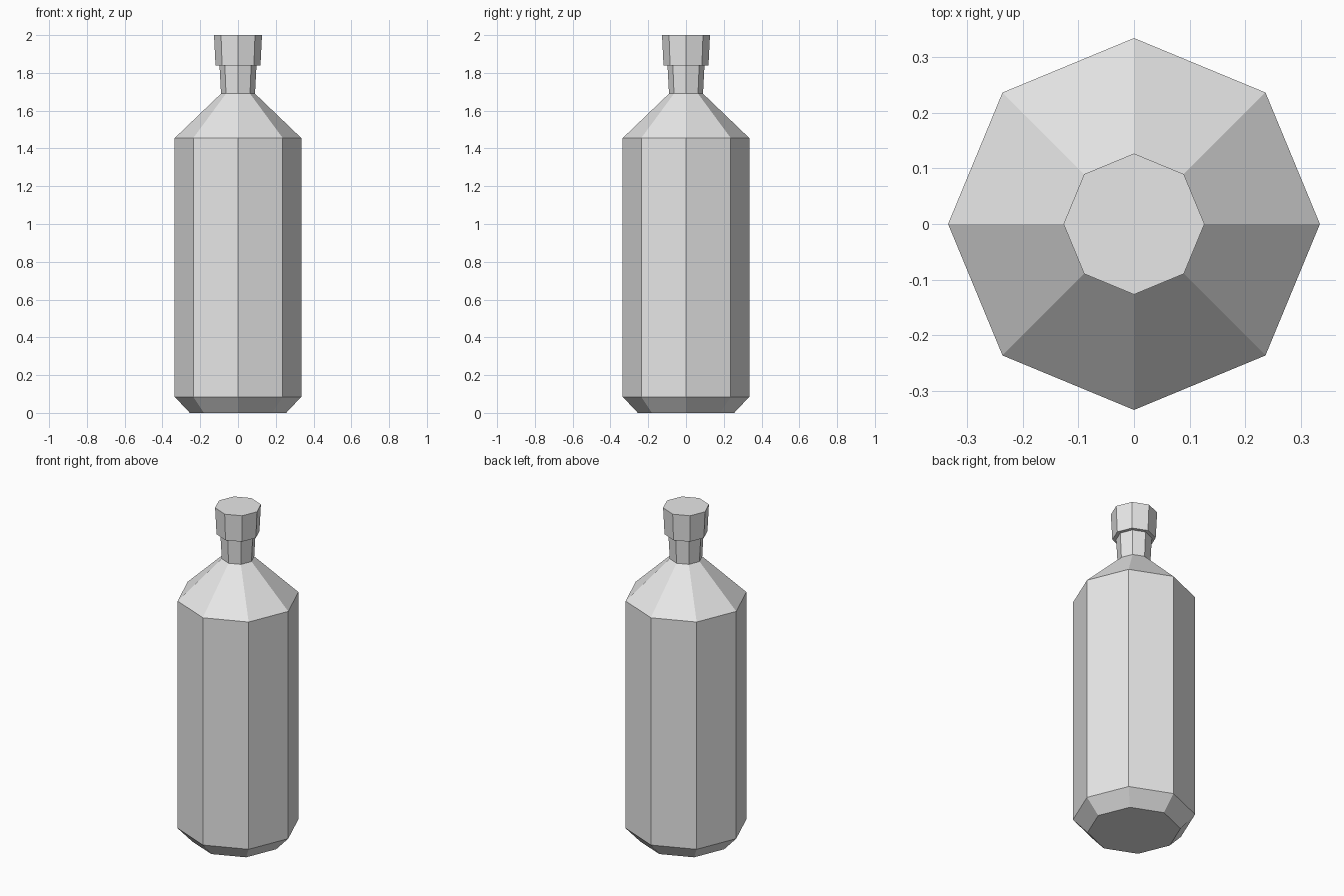
import bpy, bmesh
from math import cos, sin, pi

SIDES = 8

cube = bpy.data.objects.get("Cube")
if cube:
    bpy.data.objects.remove(cube, do_unlink=True)

grey = bpy.data.materials.new("plain_grey")
grey.use_nodes = True
colour = (0.8, 0.8, 0.8, 1)
grey.diffuse_color = colour
grey.node_tree.nodes["Principled BSDF"].inputs["Base Color"].default_value = colour


def turned(name, profile, close_bottom=False, close_top=False):
    """Turn a (radius, height) profile into a flat-faced octagonal part."""
    bm = bmesh.new()
    rings = [[bm.verts.new((r * cos(2 * pi * i / SIDES), r * sin(2 * pi * i / SIDES), z))
              for i in range(SIDES)] for r, z in profile]
    for low, high in zip(rings, rings[1:]):
        for i in range(SIDES):
            j = (i + 1) % SIDES
            bm.faces.new((low[i], low[j], high[j], high[i]))
    if close_bottom:
        bm.faces.new(rings[0][::-1])
    if close_top:
        bm.faces.new(rings[-1])
    mesh = bpy.data.meshes.new(name)
    bm.to_mesh(mesh)
    bm.free()
    mesh.materials.append(grey)
    obj = bpy.data.objects.new(name, mesh)
    bpy.context.collection.objects.link(obj)
    return obj


# Body with chamfered base and sloping shoulder
turned("bottle_body", [(0.255, 0), (0.335, 0.085), (0.335, 1.455), (0.09, 1.69)],
       close_bottom=True)

# Neck, flaring slightly upwards
turned("bottle_neck", [(0.09, 1.69), (0.098, 1.84)])

# Stopper with a ledge overhanging the neck
turned("stopper", [(0.098, 1.84), (0.119, 1.84), (0.127, 2)], close_top=True)
